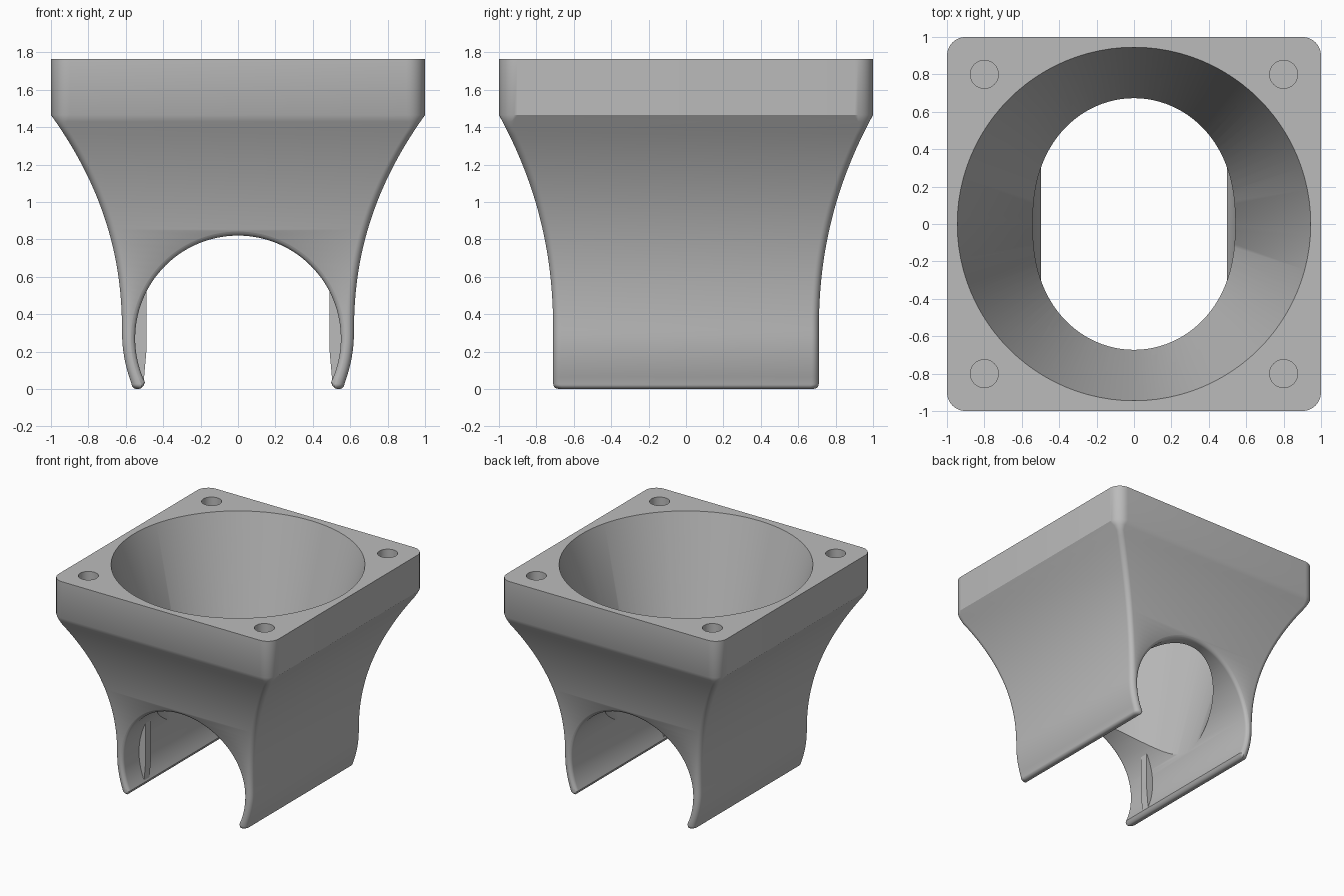
import bpy, bmesh
from math import sin, cos, pi, radians, asin, sqrt

if "Cube" in bpy.data.objects:
    bpy.data.objects.remove(bpy.data.objects["Cube"], do_unlink=True)

grey = bpy.data.materials.new("plain grey")
grey.use_nodes = True
grey.diffuse_color = (0.5, 0.5, 0.5, 1)
grey.node_tree.nodes["Principled BSDF"].inputs["Base Color"].default_value = (0.5, 0.5, 0.5, 1)

TOP, STEP = 1.765, 1.465        # top of the flange and its lower edge
BORE_R, BORE_Z = 0.55, 0.27     # tunnel through the legs
ROUND = 0.028                   # edge rounding


def loft(name, rings):
    """Closed solid skinned through equal-length rings of points."""
    bm = bmesh.new()
    loops = [[bm.verts.new(p) for p in ring] for ring in rings]
    n = len(loops[0])
    for a, b in zip(loops, loops[1:]):
        for i in range(n):
            bm.faces.new((a[i], a[(i + 1) % n], b[(i + 1) % n], b[i]))
    bm.faces.new(loops[0])
    bm.faces.new(loops[-1])
    bmesh.ops.recalc_face_normals(bm, faces=bm.faces)
    mesh = bpy.data.meshes.new(name)
    bm.to_mesh(mesh)
    bm.free()
    mesh.materials.append(grey)
    obj = bpy.data.objects.new(name, mesh)
    bpy.context.collection.objects.link(obj)
    return obj


def circle(x, y, z, r, n):
    return [(x + r * cos(2 * pi * i / n), y + r * sin(2 * pi * i / n), z) for i in range(n)]


def cut(target, cutter):
    mod = target.modifiers.new("cut", "BOOLEAN")
    mod.operation, mod.solver, mod.object = "DIFFERENCE", "EXACT", cutter
    bpy.context.view_layer.objects.active = target
    bpy.ops.object.modifier_apply(modifier=mod.name)
    bpy.data.objects.remove(cutter, do_unlink=True)


def flare(z):
    return max(0, (z - 0.3) / (STEP - 0.3)) ** 2.2


def half_x(z):
    return 0.62 + 0.38 * flare(z) - 0.05 * (max(0, 0.3 - z) / 0.27) ** 2


def half_y(z):
    return 0.71 + 0.29 * flare(z)


def rounded_rect(hx, hy, r, z, n=8):
    ring = []
    for q, (sx, sy) in enumerate(((1, 1), (-1, 1), (-1, -1), (1, -1))):
        for i in range(n + 1):
            a = (q + i / n) * pi / 2
            ring.append((sx * (hx - r) + r * cos(a), sy * (hy - r) + r * sin(a), z))
    return ring


# Flared body: rounded foot, curved sides, square flange
rings = []
for i in range(6):
    a = i / 6 * pi / 2
    z, inset = ROUND * (1 - sin(a)), ROUND * (1 - cos(a))
    rings.insert(0, rounded_rect(half_x(ROUND) - inset, half_y(0) - inset, 0.04, z))
rings.insert(0, rounded_rect(half_x(ROUND) - ROUND, half_y(0) - ROUND, 0.04, 0))
for i in range(1, 41):
    z = ROUND + (STEP - ROUND) * i / 40
    corner = 0.04 + 0.06 * max(0, (z - 1.41) / (STEP - 1.41))
    rings.append(rounded_rect(half_x(z), half_y(z), corner, z))
rings.append(rounded_rect(1, 1, 0.1, TOP))
body = loft("fan_duct_body", rings)

# Tunnel profile: arc with rounded leg tips
start = asin((0.035 - BORE_Z) / BORE_R)
profile = [(BORE_R * cos(a), BORE_Z + BORE_R * sin(a))
           for a in (start + (pi - 2 * start) * i / 72 for i in range(73))]
tip = [(0.53, -0.1), (0.53, 0), (0.516, 0.005), (0.505, 0.017)]
profile = tip + profile + [(-x, z) for x, z in reversed(tip)]


def tunnel_ring(depth, grow, side, flat=None):
    ring = []
    for x, z in profile:
        d = sqrt(x * x + (z - BORE_Z) ** 2)
        k = 1 + grow / d
        zz = BORE_Z + (z - BORE_Z) * k
        ring.append((x * k, side * (flat or half_y(zz) - depth), zz))
    return ring


# Tunnel cutter, swelling at both mouths to round their edges
ends = []
for side in (-1, 1):
    end = [tunnel_ring(0, ROUND + 0.002, side, 1.3), tunnel_ring(-0.004, ROUND + 0.002, side)]
    for i in range(1, 7):
        a = i / 6 * pi / 2
        end.append(tunnel_ring(ROUND * (1 - cos(a)), ROUND * (1 - sin(a)), side))
    ends.append(end)
cut(body, loft("tunnel_cutter", ends[0] + ends[1][::-1]))

# Conical funnel from the top into the tunnel
SLOPE = 0.288
cut(body, loft("funnel_cutter", [circle(0, 0, z, 0.945 - SLOPE * (TOP - z), 96)
                                 for z in (0.3, TOP + 0.1)]))

# Screw holes in the flange corners
for sx in (-1, 1):
    for sy in (-1, 1):
        cut(body, loft("hole_cutter", [circle(sx * 0.8, sy * 0.8, z, 0.075, 32)
                                       for z in (STEP, TOP + 0.1)]))

# Stop ribs inside the legs near the front
ribs = []
for side, label in ((1, "left"), (-1, "right")):
    arc = [radians(-26 + 52 * i / 16) for i in range(17)]
    pts = [(side * 0.56 * cos(a), BORE_Z + 0.56 * sin(a)) for a in arc]
    pts += [(side * 0.49, 0.52), (side * 0.49, 0.2), (side * 0.505, 0.03)]
    ribs.append(loft(label + "_stop_rib", [[(x, y, z) for x, z in pts] for y in (-0.5, -0.43)]))

bpy.ops.object.select_all(action="DESELECT")
for obj in [body] + ribs:
    obj.select_set(True)
bpy.context.view_layer.objects.active = body
bpy.ops.object.shade_smooth_by_angle(angle=radians(30))
